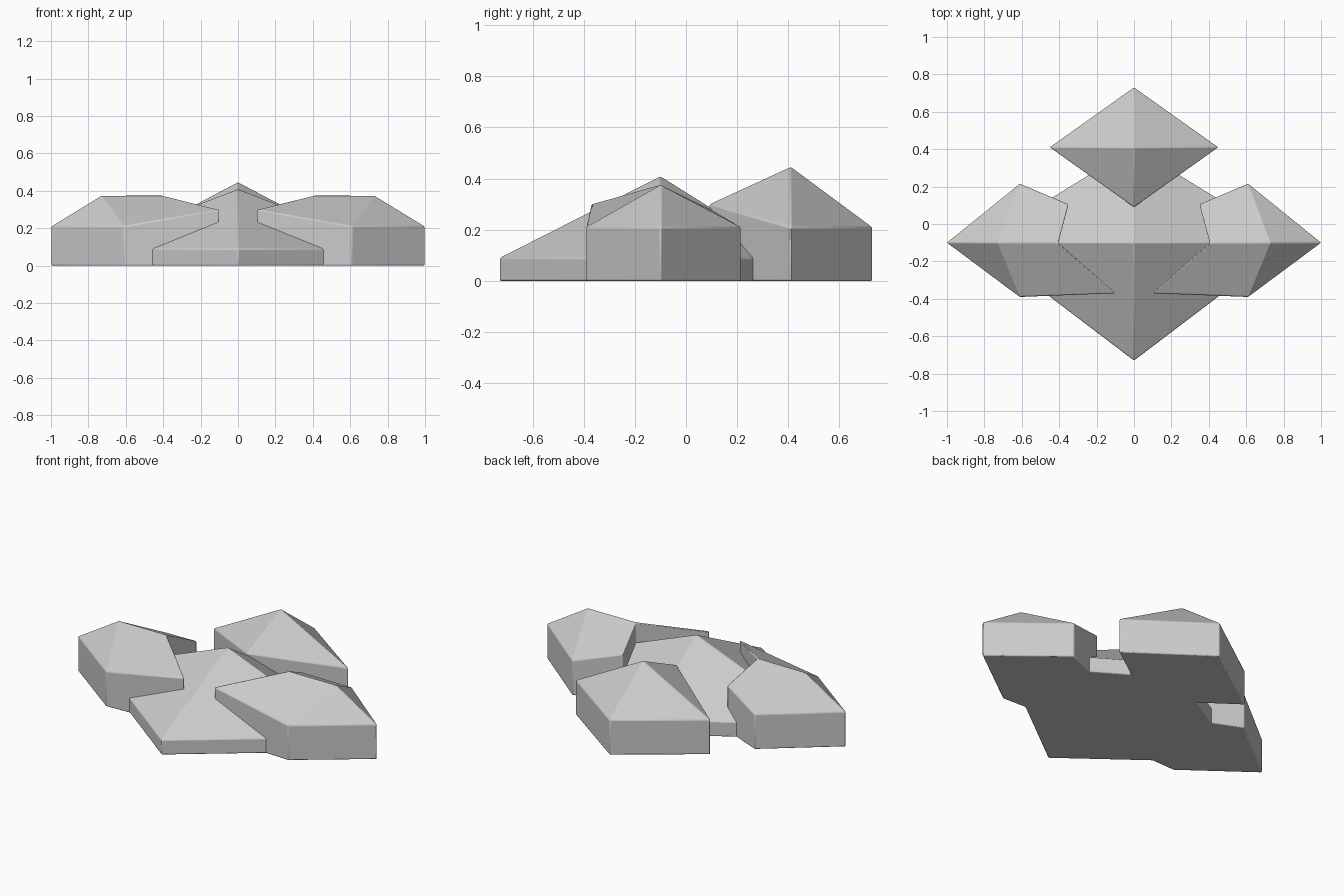
import bpy
import bmesh

cube = bpy.data.objects.get("Cube")
if cube:
    bpy.data.objects.remove(cube, do_unlink=True)

stone = bpy.data.materials.new("light_grey")
stone.use_nodes = True
stone.diffuse_color = (0.6, 0.6, 0.6, 1)
stone.node_tree.nodes["Principled BSDF"].inputs["Base Color"].default_value = (0.6, 0.6, 0.6, 1)


def roofed_block(name, eaves, ridge, roof):
    """Vertical walls below the eaves, closed by roof faces over the ridge points."""
    bm = bmesh.new()
    top = [bm.verts.new(p) for p in eaves]
    low = [bm.verts.new((x, y, 0)) for x, y, z in eaves]
    points = top + [bm.verts.new(p) for p in ridge]
    for i in range(len(top)):
        j = (i + 1) % len(top)
        # an eave corner that is itself a ridge end still gets a wall below it
        bm.faces.new((top[i], low[i], low[j], top[j]))
    bm.faces.new(low)
    for face in roof:
        bm.faces.new([points[i] for i in face])
    bmesh.ops.recalc_face_normals(bm, faces=bm.faces)
    mesh = bpy.data.meshes.new(name)
    bm.to_mesh(mesh)
    bm.free()
    obj = bpy.data.objects.new(name, mesh)
    bpy.context.collection.objects.link(obj)
    mesh.materials.append(stone)
    # slightly softened edges
    bevel = obj.modifiers.new("soft_edges", "BEVEL")
    bevel.width = 0.006
    bevel.segments = 2
    bpy.ops.object.select_all(action="DESELECT")
    obj.select_set(True)
    bpy.context.view_layer.objects.active = obj
    bpy.ops.object.shade_smooth_by_angle(angle=0.4)
    return obj


PYRAMID = [(0, 1, 4), (1, 2, 4), (2, 3, 4), (3, 0, 4)]

# Low central pyramid
roofed_block("central_block",
             [(0, -0.73, 0.09), (0.83, -0.1, 0.09), (0, 0.41, 0.09), (-0.83, -0.1, 0.09)],
             [(0, -0.1, 0.41)], PYRAMID)

# Tall rear pyramid, its front corner raised
roofed_block("rear_block",
             [(0, 0.09, 0.30), (0.45, 0.41, 0.21), (0, 0.73, 0.21), (-0.45, 0.41, 0.21)],
             [(0, 0.41, 0.447)], PYRAMID)

# Side blocks: outer tip, front corner, front inner point, notch, rear inner point, rear corner
SIDE = [(1, -0.1, 0.21), (0.61, 0.215, 0.21), (0.35, 0.105, 0.275),
        (0.405, -0.1, 0.375), (0.1, -0.37, 0.30), (0.61, -0.39, 0.21)]
SIDE_ROOF = [(0, 1, 6), (1, 2, 3, 6), (3, 4, 5, 6), (5, 0, 6)]
for name, s in (("left_block", 1), ("right_block", -1)):
    roofed_block(name, [(s * x, y, z) for x, y, z in SIDE],
                 [(s * 0.73, -0.1, 0.375)], SIDE_ROOF)
